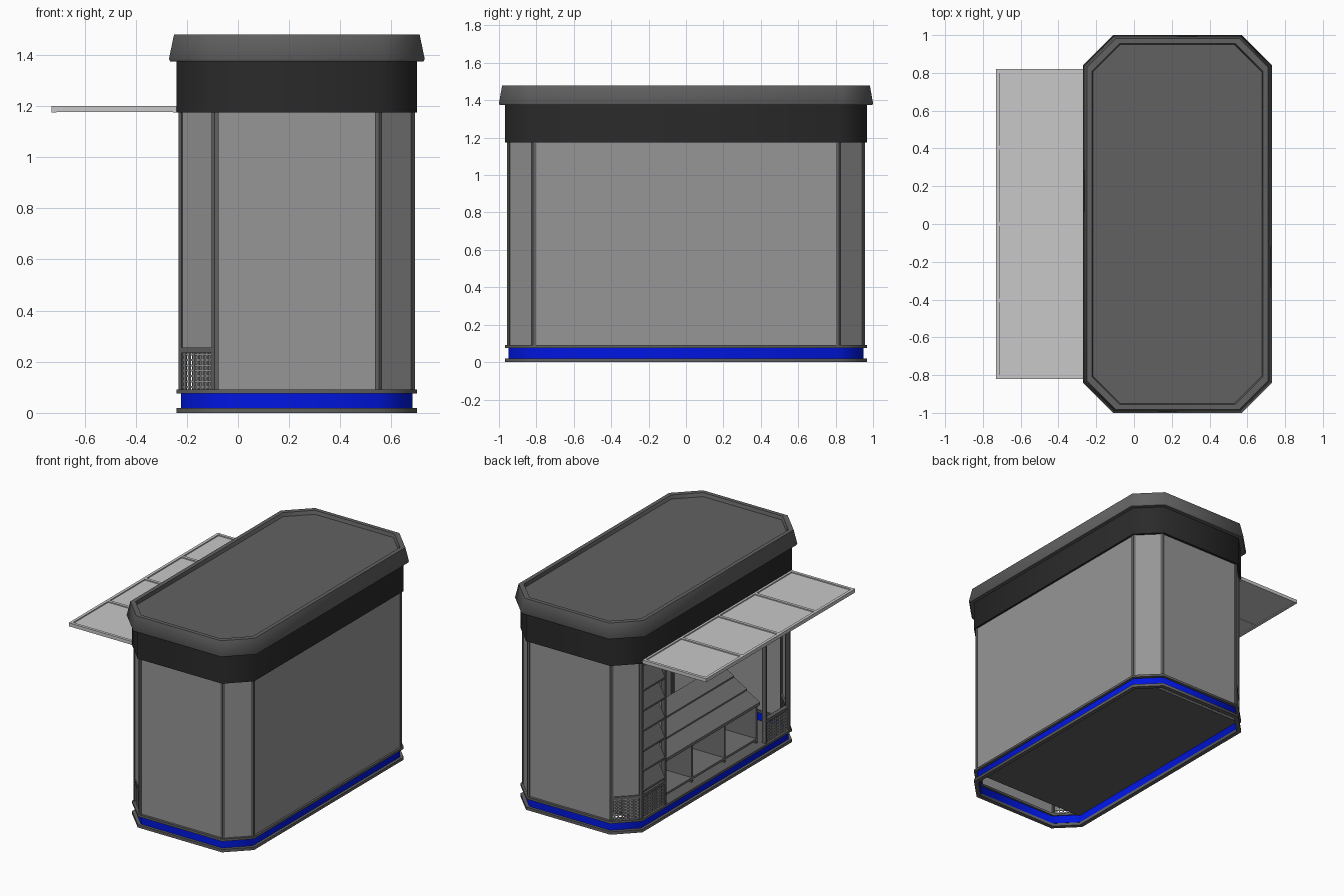
import bpy, bmesh, math
from mathutils import Vector

if "Cube" in bpy.data.objects:
    bpy.data.objects.remove(bpy.data.objects["Cube"])

CX = 0.23  # body centre in x


def material(name, rgb):
    m = bpy.data.materials.new(name)
    m.diffuse_color = (*rgb, 1)
    m.use_nodes = True
    m.node_tree.nodes["Principled BSDF"].inputs["Base Color"].default_value = m.diffuse_color
    return m


FRAME = material("frame grey", (0.12, 0.12, 0.12))
PANEL = material("panel grey", (0.305, 0.305, 0.305))
DARK = material("fascia charcoal", (0.023, 0.023, 0.023))
BLUE = material("blue band", (0.0, 0.008, 0.75))
LIGHT = material("awning light grey", (0.58, 0.58, 0.58))
RACK = material("rack grey", (0.16, 0.16, 0.16))


def finish(name, bm, mat):
    bmesh.ops.recalc_face_normals(bm, faces=bm.faces)
    me = bpy.data.meshes.new(name)
    bm.to_mesh(me)
    bm.free()
    me.materials.append(mat)
    ob = bpy.data.objects.new(name, me)
    bpy.context.collection.objects.link(ob)
    return ob


def octagon(hx, hy, c):
    pts = [(-hx + c, -hy), (hx - c, -hy), (hx, -hy + c), (hx, hy - c),
           (hx - c, hy), (-hx + c, hy), (-hx, hy - c), (-hx, -hy + c)]
    return [Vector((x + CX, y, 0)) for x, y in pts]


def loft(name, rings, mat, closed_loop=False):
    """Stack octagon rings (hx, hy, chamfer, z); cap ends or join last to first."""
    bm = bmesh.new()
    rows = [[bm.verts.new((p.x, p.y, z)) for p in octagon(hx, hy, c)] for hx, hy, c, z in rings]
    pairs = list(zip(rows, rows[1:]))
    if closed_loop:
        pairs.append((rows[-1], rows[0]))
    else:
        bm.faces.new(rows[0])
        bm.faces.new(rows[-1])
    for a, b in pairs:
        for i in range(8):
            j = (i + 1) % 8
            bm.faces.new((a[i], a[j], b[j], b[i]))
    # Slightly rounded vertical corners
    ob = finish(name, bm, mat)
    for o in bpy.context.selected_objects:
        o.select_set(False)
    ob.select_set(True)
    bpy.context.view_layer.objects.active = ob
    bpy.ops.object.shade_smooth_by_angle(angle=math.radians(50))
    return ob


def hollow_ring(name, hx, hy, c, z0, z1, t, mat):
    return loft(name, [(hx, hy, c, z0), (hx, hy, c, z1), (hx - t, hy - t, c - t * .6, z1),
                       (hx - t, hy - t, c - t * .6, z0)], mat, True)


def prism(bm, origin, along, out, s0, s1, profile):
    """Extrude a (outward, z) profile along a wall direction."""
    ends = [[bm.verts.new(origin + along * s + out * d + Vector((0, 0, z))) for d, z in profile]
            for s in (s0, s1)]
    bm.faces.new(ends[0])
    bm.faces.new(ends[1][::-1])
    n = len(profile)
    for i in range(n):
        j = (i + 1) % n
        bm.faces.new((ends[0][i], ends[0][j], ends[1][j], ends[1][i]))


def rect(d0, d1, z0, z1):
    return [(d0, z0), (d1, z0), (d1, z1), (d0, z1)]


def box(bm, x0, x1, y0, y1, z0, z1):
    prism(bm, Vector((0, 0, 0)), Vector((0, 1, 0)), Vector((1, 0, 0)), y0, y1, rect(x0, x1, z0, z1))


# Base plinth: two plates with a blue band between, open underneath
hollow_ring("base_lower_plate", .47, .968, .145, 0, .02, .03, FRAME)
hollow_ring("base_blue_band", .452, .95, .14, .02, .076, .01, BLUE)
hollow_ring("base_upper_plate", .47, .968, .145, .076, .092, .04, FRAME)
bm = bmesh.new()
box(bm, CX - .44, CX + .44, -.82, .82, .072, .088)
finish("floor", bm, FRAME)

# Fascia and dished roof
loft("fascia", [(.47, .968, .145, 1.175), (.47, .968, .145, 1.38)], DARK)
loft("roof", [(.47, .97, .145, 1.374), (.495, .995, .16, 1.374), (.5, 1, .16, 1.384),
              (.48, .983, .155, 1.48), (.452, .955, .145, 1.48), (.447, .95, .145, 1.455)], FRAME)

# Walls: posts and panels per octagon side
Z0, Z1 = .092, 1.176
corners = octagon(.462, .957, .14)
posts, panels, grilles = bmesh.new(), bmesh.new(), bmesh.new()


def bay(o, along, out, s0, s1, grille, panel=True, w=.016):
    for a in (s0, s1 - w):
        prism(posts, o, along, out, a, a + w, rect(-.03, 0, Z0, Z1))
    bottom = Z0
    if grille:
        prism(posts, o, along, out, s0, s1, rect(-.03, 0, .235, .255))
        bottom = .255
        n = max(6, round((s1 - s0) / .025))
        for i in range(1, n):
            s = s0 + (s1 - s0) * i / n
            prism(grilles, o, along, out, s - .004, s + .004, rect(-.014, -.006, Z0, .236))
        for i in range(7):
            z = .102 + i * .021
            prism(grilles, o, along, out, s0, s1, rect(-.016, -.008, z - .004, z + .004))
    if panel:
        prism(panels, o, along, out, s0 + w / 2, s1 - w / 2, rect(-.018, -.006, bottom, Z1))


FLANK = .27
for i in range(8):
    p, q = corners[i], corners[(i + 1) % 8]
    along = (q - p).normalized()
    out = Vector((along.y, -along.x, 0))
    length = (q - p).length
    if i == 6:  # serving side: narrow bays flank the opening
        bay(p, along, out, 0, FLANK, True, panel=False)
        bay(p, along, out, length - FLANK, length, True, panel=False)
        # Stepped magazine rack in one flank
        rack = bmesh.new()
        for k in range(6):
            z = .26 + k * .14
            prism(rack, p, along, out, .016, FLANK - .016,
                  [(-.01, z), (.0, z + .02), (-.06, z + .14), (-.08, z + .13), (-.08, z)])
        finish("side_magazine_rack", rack, RACK)
    else:
        bay(p, along, out, 0, length, i in (5, 7))
finish("wall_posts", posts, FRAME)
finish("wall_panels", panels, PANEL)
finish("vent_grilles", grilles, PANEL)

# Central display counter with cubbies below and sloping tiers above
bm = bmesh.new()
Y = .53
box(bm, -.18, .1, -Y, Y, .11, .125)
box(bm, .08, .1, -Y, Y, .092, .5)
for y in (-Y, -.18, .18, Y - .014):
    box(bm, -.18, .1, y, y + .014, .092, .38)
finish("counter_cubbies", bm, RACK)
bm = bmesh.new()
for k in range(3):
    x, z = -.2 + k * .1, .36 + k * .065
    prism(bm, Vector((0, 0, 0)), Vector((0, 1, 0)), Vector((1, 0, 0)), -Y, Y,
          [(x, z), (x, z + .02), (x + .1, z + .075), (x + .1, z + .04)])
finish("sloping_display", bm, RACK)

# Awning: flat frame with cross bars and sunken sheets
bm = bmesh.new()
AX0, AX1, AY = -.73, -.235, .82
box(bm, AX0 + .01, AX1, -AY + .01, AY - .01, 1.18, 1.192)
for x in (AX0, AX1 - .02):
    box(bm, x, x + .02, -AY, AY, 1.175, 1.2)
for i in range(5):
    y = -AY + i * (2 * AY - .02) / 4
    box(bm, AX0, AX1, y, y + .02, 1.1755, 1.1995)
finish("awning", bm, LIGHT)
